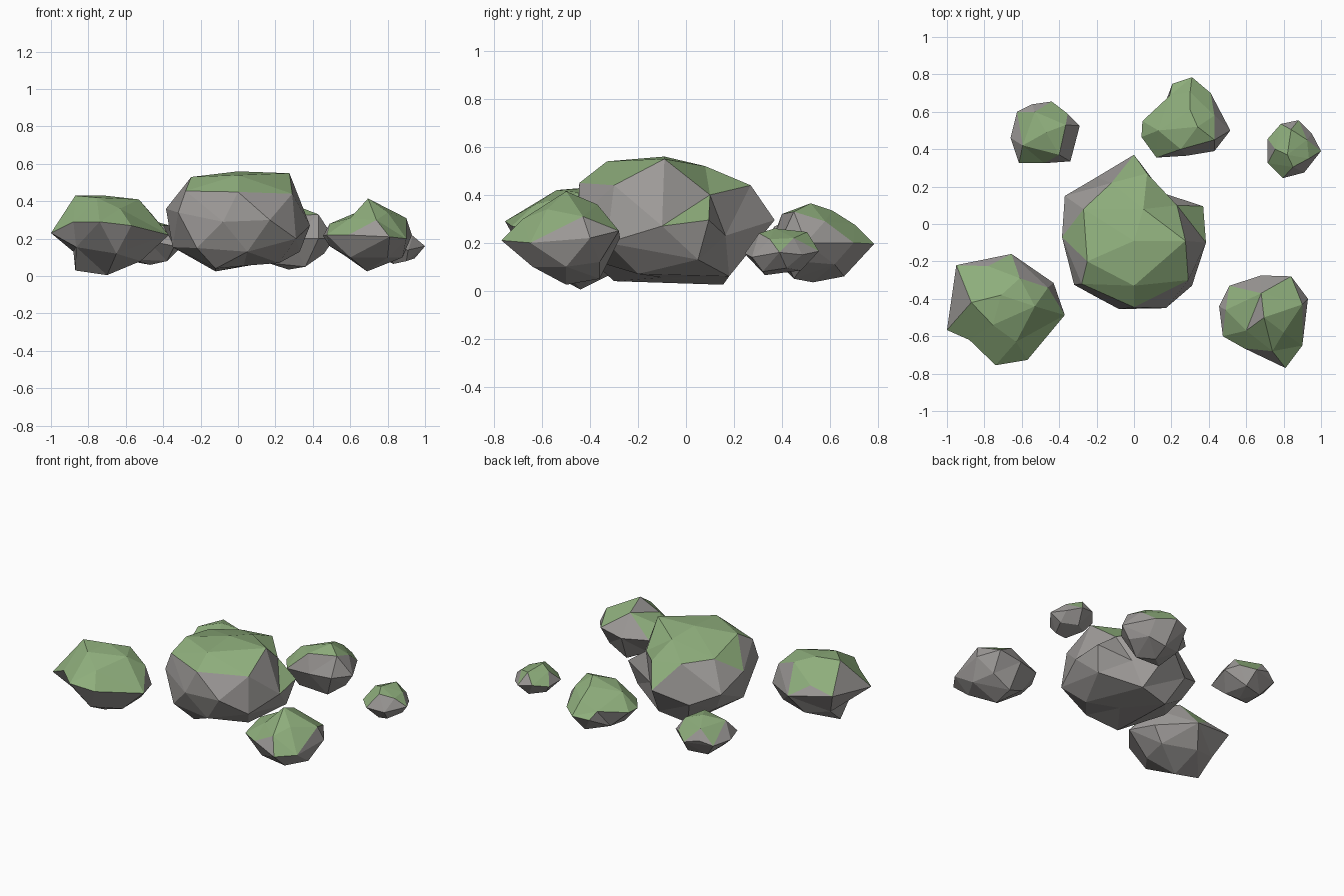
import bpy, bmesh
from mathutils import Vector

def material(name, rgb):
    m = bpy.data.materials.new(name)
    m.diffuse_color = (*rgb, 1)
    return m

STONE = material("grey stone", (0.34, 0.325, 0.315))
MOSS = material("green moss", (0.27, 0.42, 0.20))

def rock(name, centre, corners, moss_slope=0.6):
    """Faceted rock: corners are joined up as on a ball, so dents stay dented."""
    c = Vector(centre)
    pts = [Vector(p) - c for p in corners]
    size = [max(abs(p[k]) for p in pts) for k in range(3)]
    bm = bmesh.new()
    place = {}
    for p in pts:
        d = Vector([p[k] / size[k] for k in range(3)]).normalized()
        place[bm.verts.new(d)] = p
    bmesh.ops.convex_hull(bm, input=list(bm.verts))
    bmesh.ops.recalc_face_normals(bm, faces=list(bm.faces))
    for v in bm.verts:
        v.co = place[v]
    # moss grows on the faces that look upward
    bm.normal_update()
    for f in bm.faces:
        f.material_index = int(f.normal.z > moss_slope)
    me = bpy.data.meshes.new(name)
    bm.to_mesh(me)
    bm.free()
    me.materials.append(STONE)
    me.materials.append(MOSS)
    ob = bpy.data.objects.new(name, me)
    ob.location = c
    bpy.context.collection.objects.link(ob)

# large boulder in the middle
rock("main_boulder", (0, -0.1, 0.29), [
    (0, .37, .295), (-.37, .15, .28), (-.385, -.07, .36), (-.32, -.325, .34),
    (-.08, -.455, .29), (0, -.445, .45), (.17, -.45, .30), (.29, -.3, .44),
    (.31, -.33, .2), (.385, -.1, .27), (.37, .095, .295), (.23, .1, .40),
    (.155, .165, .23), (.07, .27, .44), (-.27, .08, .47), (-.12, .22, .45),
    (-.25, -.2, .53), (0, -.09, .56), (.275, -.09, .55), (0, -.33, .54),
    (-.28, -.32, .455), (.05, .08, .52), (.33, .05, .13), (-.2, .25, .2),
    (.08, .18, .06), (.22, -.2, .07), (.03, -.1, .055), (-.12, .155, .025),
    (-.12, -.3, .04), (-.35, -.12, .155), (.05, -.4, .13), (-.22, -.38, .15),
    (-.3, .1, .15)], 0.55)

# front left rock
rock("front_left_rock", (-.68, -.46, .22), [
    (-1, -.567, .23), (-.95, -.22, .28), (-.78, -.225, .31), (-.655, -.16, .23),
    (-.43, -.315, .2), (-.37, -.487, .22), (-.57, -.727, .27), (-.74, -.755, .29),
    (-.87, -.42, .43), (-.71, -.38, .43), (-.53, -.44, .41), (-.46, -.34, .33),
    (-.61, -.29, .40), (-.755, -.54, .42), (-.63, -.63, .36), (-.88, -.62, .29),
    (-.52, -.5, .08), (-.7, -.44, .005), (-.87, -.42, .03), (-.865, -.55, .155),
    (-.65, -.66, .12), (-.5, -.33, .10), (-.72, -.25, .10), (-.88, -.3, .13)])

# front right rock
rock("front_right_rock", (.7, -.48, .21), [
    (.51, -.33, .23), (.68, -.275, .22), (.84, -.28, .25), (.93, -.4, .22),
    (.9, -.65, .2), (.81, -.77, .21), (.74, -.68, .30), (.59, -.665, .22),
    (.475, -.6, .22), (.455, -.44, .215), (.49, -.46, .28), (.695, -.5, .415),
    (.68, -.37, .36), (.9, -.43, .31), (.8, -.58, .34), (.6, -.57, .31),
    (.88, -.5, .1), (.69, -.5, .025), (.49, -.5, .16), (.7, -.36, .05),
    (.6, -.6, .10), (.8, -.64, .10), (.57, -.4, .11), (.83, -.36, .12)])

# back middle rock
rock("back_middle_rock", (.28, .53, .19), [
    (.31, .785, .195), (.41, .7, .2), (.43, .58, .29), (.515, .5, .2),
    (.43, .39, .2), (.28, .365, .2), (.12, .355, .2), (.04, .465, .2),
    (.045, .55, .2), (.19, .685, .22), (.205, .75, .18), (.3, .705, .275),
    (.3, .61, .335), (.34, .52, .365), (.25, .4, .32), (.43, .45, .33),
    (.13, .5, .30), (.46, .5, .12), (.3, .66, .06), (.27, .53, .035),
    (.36, .45, .05), (.16, .43, .07), (.15, .6, .1), (.4, .62, .11)])

# back left rock
rock("back_left_rock", (-.47, .49, .18), [
    (-.625, .6, .17), (-.545, .64, .2), (-.44, .655, .17), (-.355, .59, .2),
    (-.29, .525, .17), (-.34, .335, .16), (-.48, .325, .19), (-.615, .325, .17),
    (-.66, .46, .17), (-.47, .49, .30), (-.595, .42, .27), (-.365, .53, .27),
    (-.53, .6, .265), (-.4, .37, .27), (-.47, .45, .06), (-.38, .42, .08),
    (-.55, .55, .075), (-.42, .58, .08), (-.57, .4, .09)])

# small back right rock
rock("small_rock", (.85, .4, .16), [
    (.785, .535, .18), (.88, .555, .165), (.95, .485, .15), (1, .39, .16),
    (.91, .275, .14), (.795, .245, .155), (.715, .325, .16), (.715, .455, .16),
    (.935, .35, .215), (.925, .45, .22), (.85, .305, .24), (.82, .37, .26),
    (.84, .505, .245), (.755, .4, .235), (.945, .42, .095), (.85, .48, .085),
    (.83, .33, .065), (.76, .42, .10), (.9, .32, .08)])
